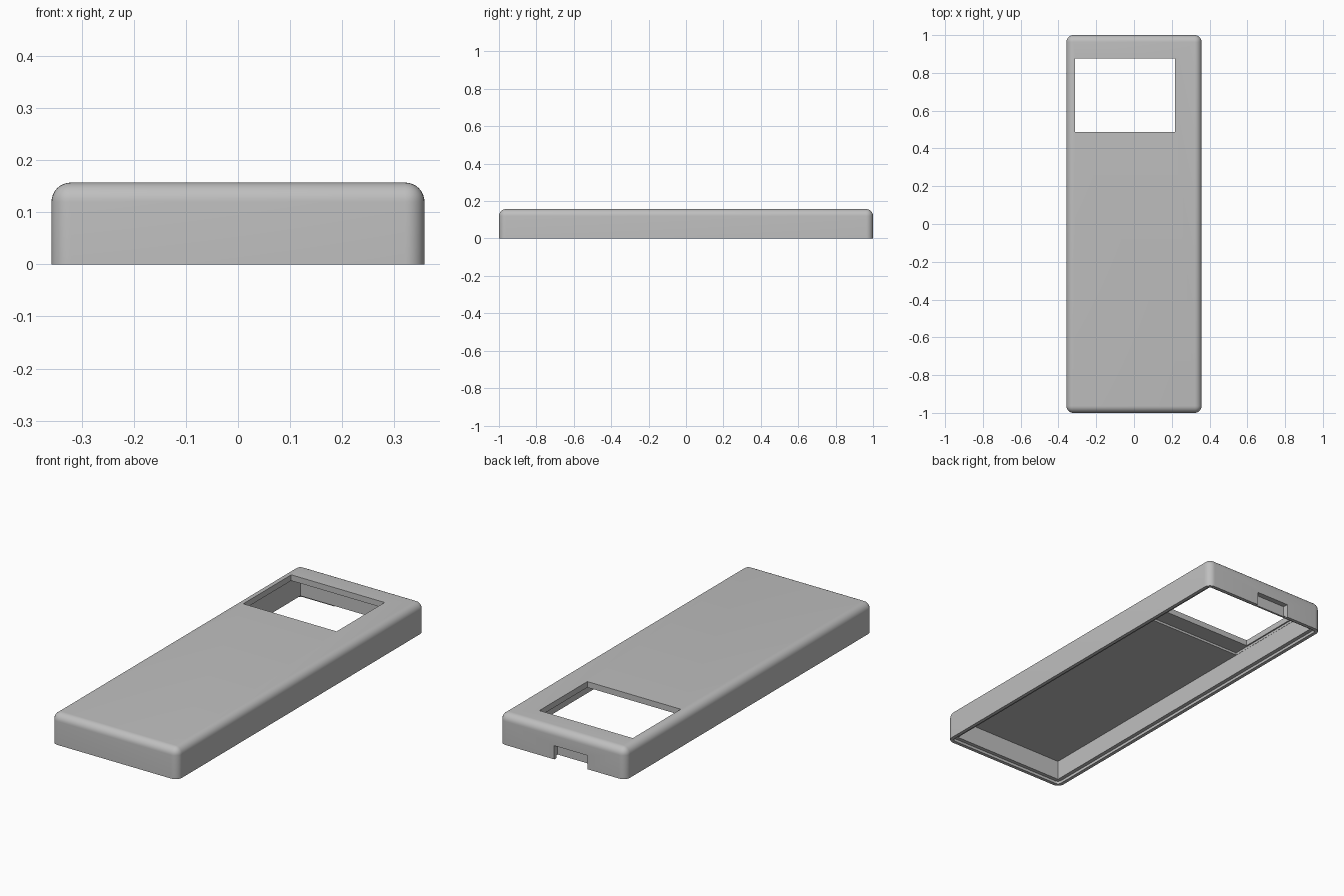
import bpy
import bmesh
from math import radians

if "Cube" in bpy.data.objects:
    bpy.data.objects.remove(bpy.data.objects["Cube"], do_unlink=True)

HALF_X, HALF_Y, HEIGHT = 0.358, 1.0, 0.157
RADIUS, WALL, LIP = 0.037, 0.038, 0.018

grey = bpy.data.materials.new("plain grey")
grey.use_nodes = True
grey.diffuse_color = (0.52, 0.52, 0.52, 1)
grey.node_tree.nodes["Principled BSDF"].inputs["Base Color"].default_value = grey.diffuse_color


def box(name, x, y, z, radius=0, round_top=False):
    """Box from (min, max) ranges, optionally with rounded uprights and top."""
    bm = bmesh.new()
    bmesh.ops.create_cube(bm, size=1)
    for v in bm.verts:
        v.co = [r[0] if c < 0 else r[1] for c, r in zip(v.co, (x, y, z))]
    if radius:
        edges = [e for e in bm.edges
                 if abs(e.verts[0].co.z - e.verts[1].co.z) > 1e-6
                 or (round_top and min(v.co.z for v in e.verts) > z[0] + 1e-6)]
        bmesh.ops.bevel(bm, geom=edges, offset=radius, segments=8,
                        profile=0.5, affect='EDGES')
    mesh = bpy.data.meshes.new(name)
    bm.to_mesh(mesh)
    bm.free()
    mesh.materials.append(grey)
    obj = bpy.data.objects.new(name, mesh)
    bpy.context.collection.objects.link(obj)
    return obj


def cut(target, cutter):
    """Subtract the cutter, then remove it."""
    cutter.hide_render = True
    mod = target.modifiers.new("cut", 'BOOLEAN')
    mod.operation, mod.solver, mod.object = 'DIFFERENCE', 'EXACT', cutter
    bpy.context.view_layer.objects.active = target
    bpy.ops.object.modifier_apply(modifier=mod.name)
    bpy.data.objects.remove(cutter, do_unlink=True)


def inset(d):
    return (d - HALF_X, HALF_X - d), (d - HALF_Y, HALF_Y - d)


# Outer case with rounded top and corners
case = box("case_shell", (-HALF_X, HALF_X), (-HALF_Y, HALF_Y), (0, HEIGHT), RADIUS, True)

# Main hollow, open below
cut(case, box("hollow", *inset(WALL), (-0.1, 0.115)))

# Thinner roof around the screen window
inner_x, inner_y = inset(WALL + 0.001)
cut(case, box("screen_pocket", inner_x, (0.40, inner_y[1]), (0.05, 0.127)))

# Stepped lip around the bottom rim
cut(case, box("rim_step", *inset(LIP), (-0.1, 0.014), RADIUS - LIP))

# Screen window
cut(case, box("window", (-0.312, 0.217), (0.488, 0.876), (0.05, 0.3)))

# Connector recess in the back wall
cut(case, box("connector_recess", (-0.143, 0.046), (0.972, 1.1), (-0.1, 0.07)))

# Smooth the fillets, keep the cut edges sharp
bpy.ops.object.select_all(action='DESELECT')
case.select_set(True)
bpy.context.view_layer.objects.active = case
bpy.ops.object.shade_smooth_by_angle(angle=radians(30))
